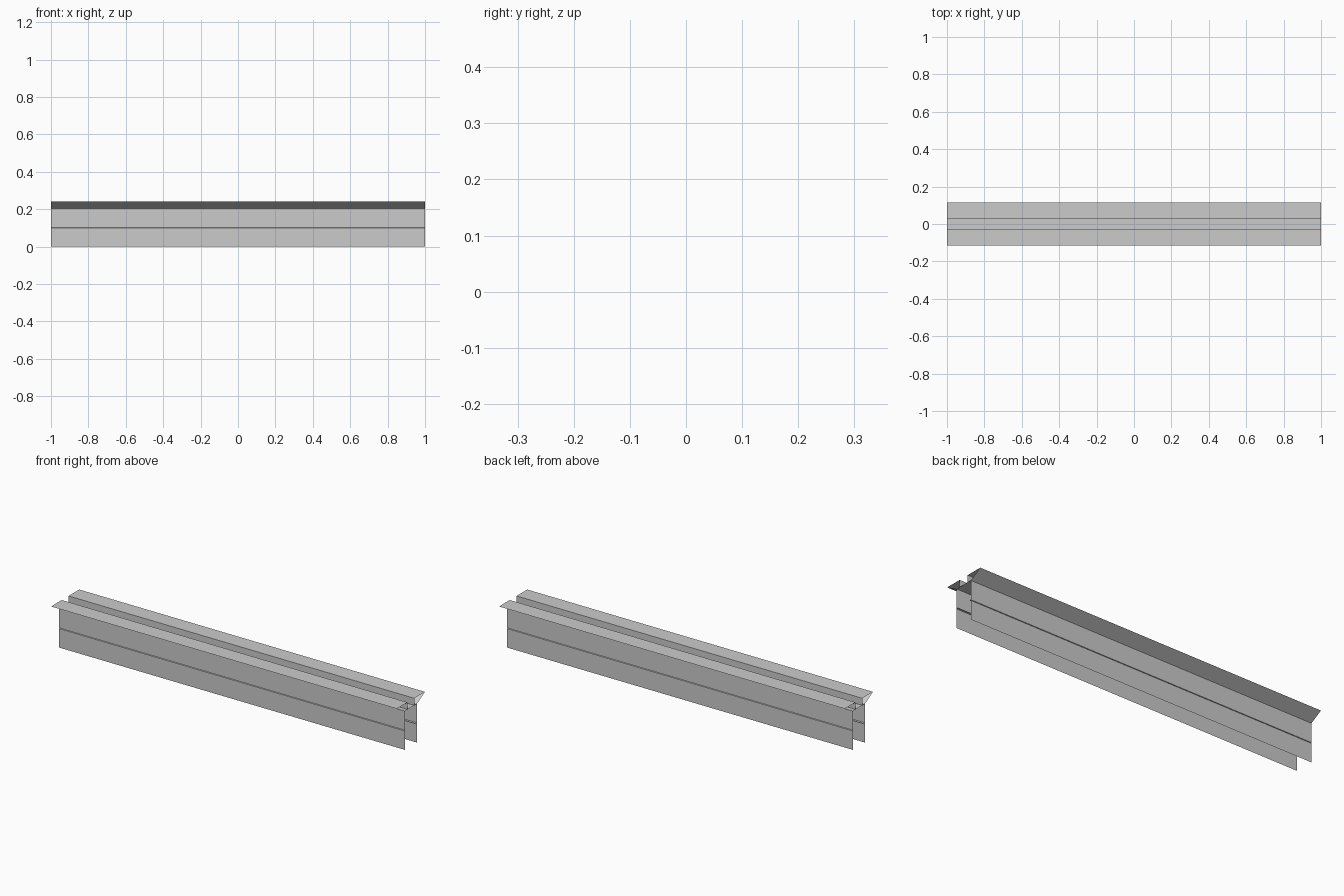
import bpy, bmesh

if "Cube" in bpy.data.objects:
    bpy.data.objects.remove(bpy.data.objects["Cube"])


def sheet(name, profile):
    """Sweep an open (y, z) profile along the full length, ends left open."""
    bm = bmesh.new()
    rows = [[bm.verts.new((x, y, z)) for y, z in profile] for x in (-1, 1)]
    for i in range(len(profile) - 1):
        bm.faces.new((rows[0][i], rows[1][i], rows[1][i + 1], rows[0][i + 1]))
    mesh = bpy.data.meshes.new(name)
    bm.to_mesh(mesh)
    bm.free()
    obj = bpy.data.objects.new(name, mesh)
    bpy.context.collection.objects.link(obj)
    return obj


for side, s in (("front", -1), ("back", 1)):
    # side wall with a small inward crease at mid height, flaring out to a flat rim
    half = [(0.05, 0), (0.05, 0.099), (0.042, 0.101), (0.05, 0.103), (0.05, 0.203),
            (0.116, 0.24), (0.028, 0.24), (0.028, 0.203)]
    profile = [(s * y, z) for y, z in half]
    sheet(side + "_wall", profile if s < 0 else profile[::-1])

# floor of the channel between the two rims
sheet("channel_floor", [(-0.05, 0.203), (0.05, 0.203)])
